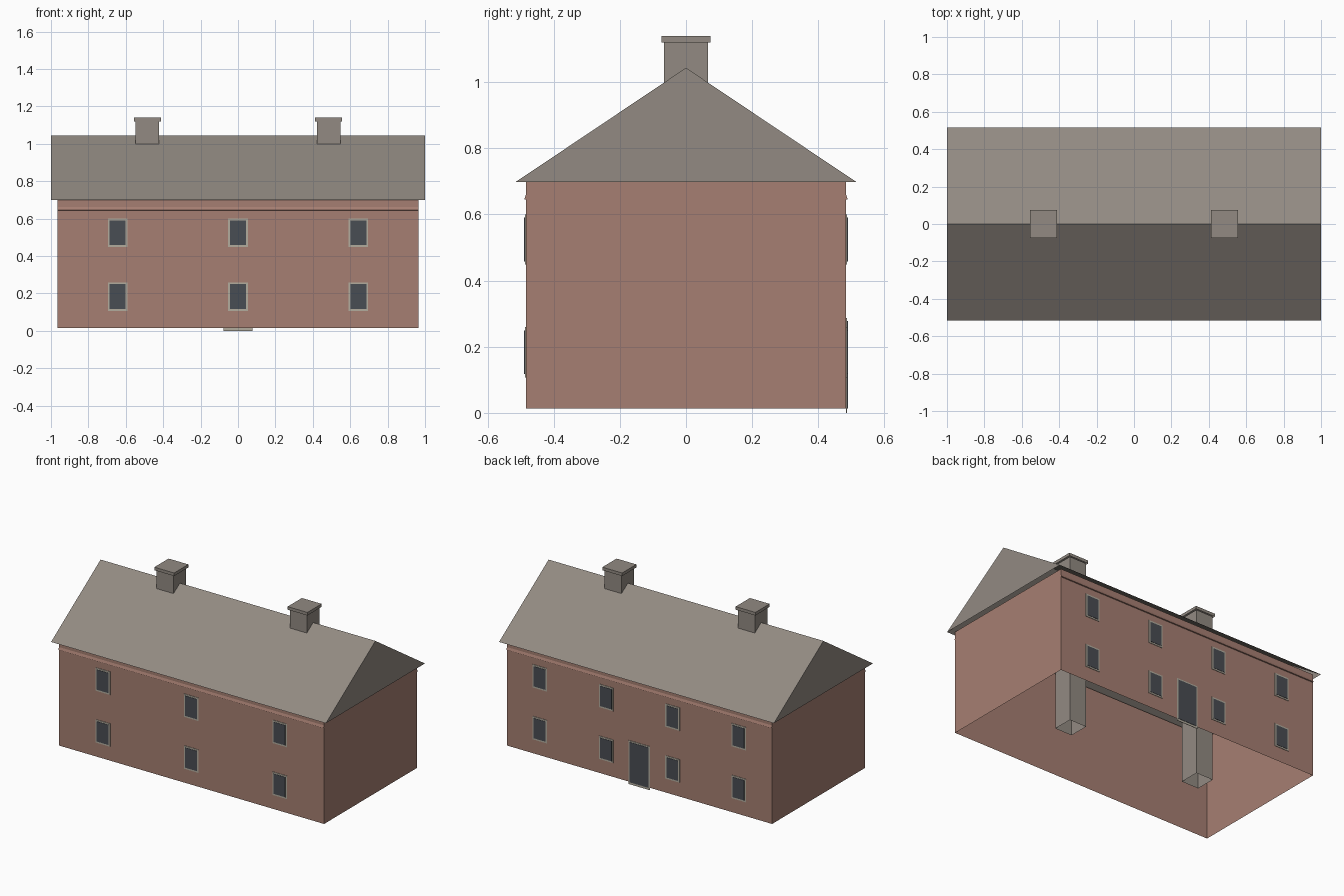
import bpy
import bmesh

cube = bpy.data.objects.get("Cube")
if cube:
    bpy.data.objects.remove(cube, do_unlink=True)


def material(name, rgb):
    """Flat colour given as 0-255 display values, stored linear."""
    lin = [((c / 255 + 0.055) / 1.055) ** 2.4 for c in rgb] + [1.0]
    m = bpy.data.materials.new(name)
    m.use_nodes = True
    m.diffuse_color = lin
    m.node_tree.nodes["Principled BSDF"].inputs["Base Color"].default_value = lin
    return m


BRICK = material("brick", (166, 127, 114))
STONE = material("roof_grey", (146, 138, 130))
TRIM = material("pale_trim", (178, 172, 158))
GLASS = material("dark_glass", (73, 77, 83))


def prism(name, profile, x0, x1, mat, skip=()):
    """Extrude a (y, z) profile along x; skip drops faces whose normal points that way."""
    bm = bmesh.new()
    rings = [[bm.verts.new((x, y, z)) for y, z in profile] for x in (x0, x1)]
    n = len(profile)
    bm.faces.new(rings[0])
    bm.faces.new(rings[1])
    for i in range(n):
        j = (i + 1) % n
        bm.faces.new((rings[0][i], rings[0][j], rings[1][j], rings[1][i]))
    bmesh.ops.recalc_face_normals(bm, faces=bm.faces)
    bm.normal_update()
    drop = [f for f in bm.faces
            if ("bottom" in skip and f.normal.z < -0.9) or ("top" in skip and f.normal.z > 0.9)]
    bmesh.ops.delete(bm, geom=drop, context="FACES")
    mesh = bpy.data.meshes.new(name)
    bm.to_mesh(mesh)
    bm.free()
    mesh.materials.append(mat)
    obj = bpy.data.objects.new(name, mesh)
    bpy.context.collection.objects.link(obj)
    return obj


def box(name, x, y, z, mat, skip=()):
    profile = [(y[0], z[0]), (y[1], z[0]), (y[1], z[1]), (y[0], z[1])]
    return prism(name, profile, x[0], x[1], mat, skip)


HX, HY, BASE, EAVE, RIDGE = 0.965, 0.483, 0.014, 0.698, 1.043

# Open brick shell and hollow gable roof
box("walls", (-HX, HX), (-HY, HY), (BASE, EAVE), BRICK, ("bottom", "top"))
prism("roof", [(-0.515, EAVE), (0.515, EAVE), (0, RIDGE)], -1, 1, STONE, ("bottom",))

# Chimney stacks reaching down through the house, each with a cap
for side, sx in (("left", 1), ("right", -1)):
    cx = sx * 0.485
    box(f"chimney_{side}", (cx - 0.062, cx + 0.062), (-0.066, 0.066),
        (BASE, 1.12), STONE, ("bottom",))
    box(f"chimney_cap_{side}", (cx - 0.072, cx + 0.072), (-0.074, 0.074),
        (1.12, 1.14), STONE, ("bottom",))


def opening(name, face, cx, width, z0, z1, border, sill):
    """Thin frame plate with a dark pane on the front (-1) or back (+1) wall."""
    for part, inset, low, out, mat in (("frame", 0, 0, 0.004, TRIM),
                                       ("pane", border, sill, 0.006, GLASS)):
        half = width / 2 - inset
        y = sorted((face * (HY + 0.001), face * (HY + out)))
        box(f"{name}_{part}", (cx - half, cx + half), y, (z0 + low, z1 - inset), mat)


# Windows: three columns in front, four at the back, two storeys
for face, label, columns in ((-1, "front", (-2 / 3, 0, 2 / 3)),
                             (1, "back", (-0.75, -0.25, 0.25, 0.75))):
    for floor, zc in (("lower", 0.183), ("upper", 0.524)):
        for i, c in enumerate(columns):
            opening(f"{label}_{floor}_window_{i + 1}", face, c * HX, 0.105,
                    zc - 0.076, zc + 0.076, 0.01, 0.01)
    # Sloped brick course under the eaves
    prism(f"{label}_brick_course",
          [(face * HY, 0.644), (face * (HY + 0.006), 0.646), (face * HY, 0.662)],
          -HX, HX, BRICK)

# Back door
opening("back_door", 1, 0, 0.156, 0, 0.287, 0.009, BASE)
